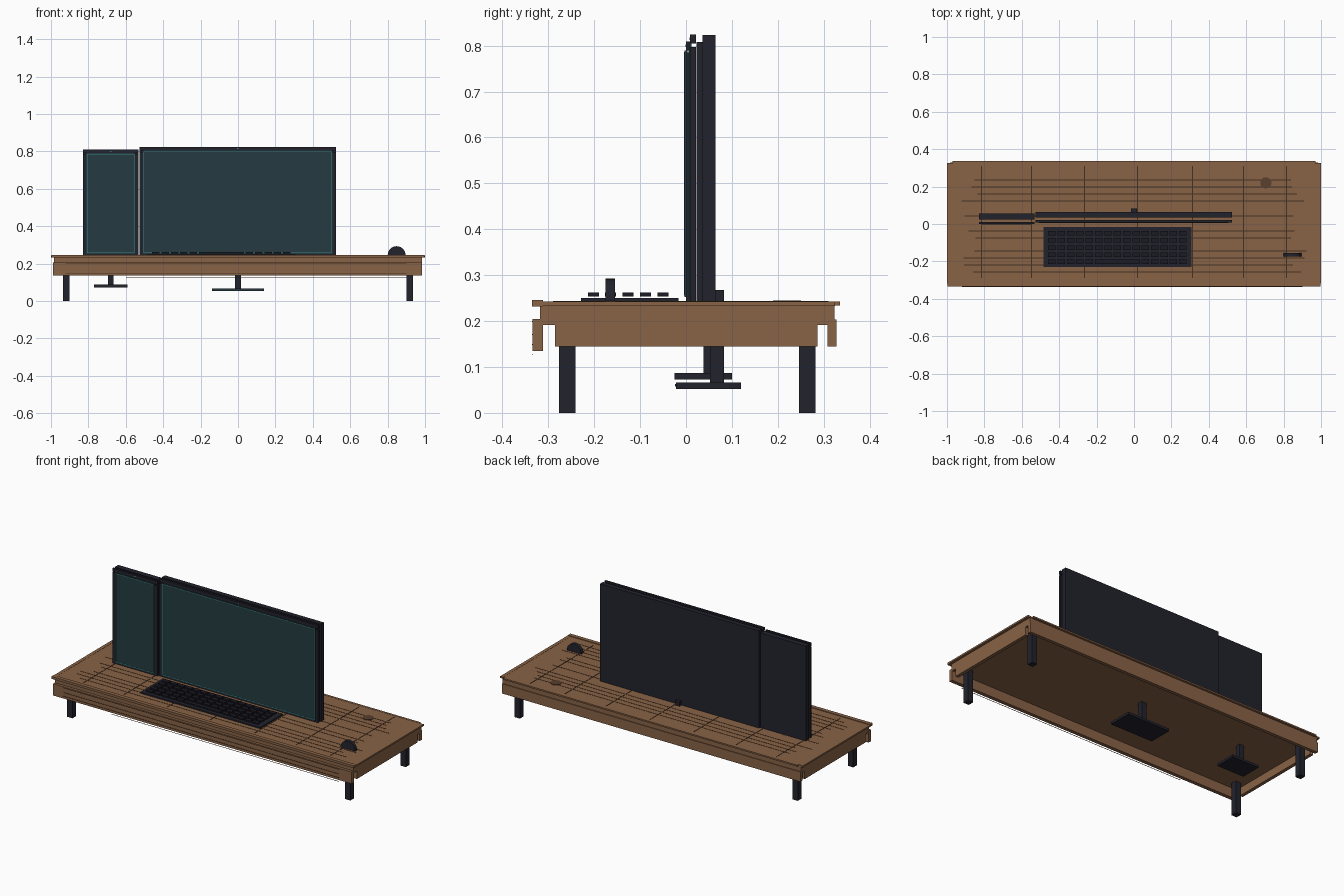
import bpy
import math
import random

random.seed(4)
cube = bpy.data.objects.get("Cube")
if cube:
    bpy.data.objects.remove(cube, do_unlink=True)


def material(name, r, g, b):
    m = bpy.data.materials.new(name)
    m.use_nodes = True
    m.diffuse_color = (r, g, b, 1)
    m.node_tree.nodes["Principled BSDF"].inputs["Base Color"].default_value = (r, g, b, 1)
    return m


WOOD = material("walnut wood", 0.25, 0.125, 0.062)
GRAIN = material("dark grain", 0.06, 0.03, 0.015)
CAP = material("brown cap", 0.1, 0.05, 0.027)
DARK = material("charcoal plastic", 0.016, 0.016, 0.026)
KEY = material("key black", 0.011, 0.011, 0.018)
GLASS = material("screen glass", 0.018, 0.044, 0.052)
TEAL = material("teal glow", 0.045, 0.25, 0.24)


def mesh_object(name, verts, faces, mat):
    me = bpy.data.meshes.new(name)
    me.from_pydata(verts, [], faces)
    me.materials.append(mat)
    ob = bpy.data.objects.new(name, me)
    bpy.context.collection.objects.link(ob)
    return ob


def boxes(name, mat, spans):
    """One object from boxes, each given as three (low, high) spans."""
    verts, faces = [], []
    quads = ((0, 1, 3, 2), (4, 6, 7, 5), (0, 4, 5, 1), (2, 3, 7, 6), (0, 2, 6, 4), (1, 5, 7, 3))
    for sx, sy, sz in spans:
        n = len(verts)
        verts += [(x, y, z) for x in sx for y in sy for z in sz]
        faces += [[n + i for i in q] for q in quads]
    return mesh_object(name, verts, faces, mat)


def box(name, mat, sx, sy, sz):
    return boxes(name, mat, [(sx, sy, sz)])


def frame(sx, sy, sz, w):
    """Four bars around a rectangle in the xz plane."""
    (x0, x1), (z0, z1) = sx, sz
    return [((x0, x0 + w), sy, sz), ((x1 - w, x1), sy, sz),
            ((x0 + w, x1 - w), sy, (z0, z0 + w)), ((x0 + w, x1 - w), sy, (z1 - w, z1))]


# Desk top, edge lips and aprons
TOP = 0.242
box("desk_top", WOOD, (-0.985, 0.985), (-0.318, 0.323), (0.192, TOP))
box("front_lip", WOOD, (-0.998, 0.998), (-0.335, -0.312), (0.232, 0.246))
box("back_lip", WOOD, (-0.97, 0.97), (0.323, 0.336), (0.234, 0.243))
box("front_apron", WOOD, (-0.988, 0.985), (-0.334, -0.312), (0.135, 0.205))
box("back_apron", WOOD, (-0.985, 0.985), (0.308, 0.328), (0.145, 0.203))
for side, s in (("left", 1), ("right", -1)):
    box(side + "_lip", WOOD, sorted((s * 0.98, s)), (-0.318, 0.325), (0.233, 0.243))
    box(side + "_apron", WOOD, sorted((s * 0.965, s * 0.985)), (-0.285, 0.287), (0.145, 0.192))
    for end, y in (("front", -0.259), ("back", 0.264)):
        box(f"{end}_{side}_leg", DARK, (s * 0.918 - 0.018, s * 0.918 + 0.018),
            (y - 0.018, y + 0.018), (0, 0.192))

# Grain lines and plank seams on the top
lines = []
for y in (0.235, 0.198, 0.16, 0.123, 0.043, -0.037, -0.075, -0.144, -0.182, -0.219, -0.257):
    reach = [random.uniform(0.83, 0.93) for _ in range(2)]
    lines.append(((-reach[0], reach[1]), (y - 0.002, y + 0.002), (TOP, TOP + 0.001)))
for x in (-0.815, -0.548, -0.265, 0.019, 0.313, 0.585, 0.815):
    lines.append(((x - 0.002, x + 0.002), (-0.29, 0.31), (TOP, TOP + 0.0015)))
boxes("top_grain", GRAIN, lines)
boxes("front_grain", GRAIN, [((-0.92, 0.9), (-0.336, -0.334), (z, z + 0.002))
                             for z in (0.148, 0.17, 0.198)])
box("hanging_strip", WOOD, (-0.6, 0.9), (-0.336, -0.334), (0.126, 0.128))


# Cable cap and upright half-disc mouse
def disc(name, mat, points, shift):
    n = len(points)
    verts = points + [tuple(a + b for a, b in zip(p, shift)) for p in points]
    faces = [list(range(n))[::-1], list(range(n, 2 * n))]
    faces += [[i, (i + 1) % n, n + (i + 1) % n, n + i] for i in range(n)]
    return mesh_object(name, verts, faces, mat)


turn = [math.tau * i / 20 for i in range(20)]
disc("cable_cap", CAP, [(0.705 + 0.03 * math.cos(a), 0.22 + 0.03 * math.sin(a), TOP)
                        for a in turn], (0, 0, 0.003))
arc = [math.pi * i / 12 for i in range(13)]
disc("mouse", DARK, [(0.848 + 0.048 * math.cos(a), -0.155, TOP + 0.002 + 0.049 * math.sin(a))
                     for a in arc], (0, -0.02, 0))


# Monitors: back shell, bezel bars, glass, glowing outline, camera dot
def monitor(name, x0, x1, top, shell_y, bezel_y, drop):
    mid = (x0 + x1) / 2
    w = 0.018
    box(name + "_shell", DARK, (x0, x1), shell_y, (TOP, top))
    boxes(name + "_bezel", DARK, [
        ((x0, x0 + w), bezel_y, (0.25, top - drop)),
        ((x1 - w, x1), bezel_y, (0.25, top - drop)),
        ((x0, x1), bezel_y, (top - w, top + 0.001)),
        ((x0, x1), bezel_y, (0.244, 0.255))])
    f = bezel_y[0]
    sx, sz = (x0 + w, x1 - w), (0.252, top - w)
    box(name + "_glass", GLASS, sx, (f - 0.003, f + 0.003), sz)
    inner = (sx[0] + 0.004, sx[1] - 0.004)
    boxes(name + "_outline", TEAL,
          frame(inner, (f - 0.004, f - 0.003), (sz[0] + 0.004, sz[1] - 0.004), 0.003))
    box(name + "_camera", TEAL, (mid - 0.004, mid + 0.004), (f - 0.001, f),
        (top - 0.011, top - 0.005))


monitor("main_monitor", -0.527, 0.523, 0.823, (0.036, 0.064), (0.009, 0.022), 0.026)
monitor("side_monitor", -0.83, -0.532, 0.808, (0.023, 0.055), (0.0, 0.012), 0.023)

# Stands reaching below the desk
box("main_stand_pole", DARK, (-0.016, 0.016), (0.052, 0.083), (0.06, 0.268))
box("main_stand_base", DARK, (-0.14, 0.14), (-0.022, 0.12), (0.052, 0.066))
box("main_stand_glow", GLASS, (-0.135, 0.135), (-0.024, -0.022), (0.057, 0.063))
box("side_stand_pole", DARK, (-0.696, -0.666), (0.038, 0.068), (0.08, TOP))
box("side_stand_base", DARK, (-0.77, -0.592), (-0.025, 0.1), (0.073, 0.087))

# Keyboard with raised keys
box("keyboard_base", DARK, (-0.485, 0.307), (-0.229, -0.016), (TOP, 0.25))
keys = []
for row in range(5):
    y = -0.202 + 0.038 * row
    for col in range(15):
        if row == 0 and 4 < col < 10:
            continue
        x = -0.439 + 0.05 * col
        keys.append(((x - 0.02, x + 0.02), (y - 0.012, y + 0.012), (0.254, 0.262)))
keys.append(((-0.209, 0.031), (-0.214, -0.19), (0.254, 0.262)))
boxes("keyboard_keys", KEY, keys)
